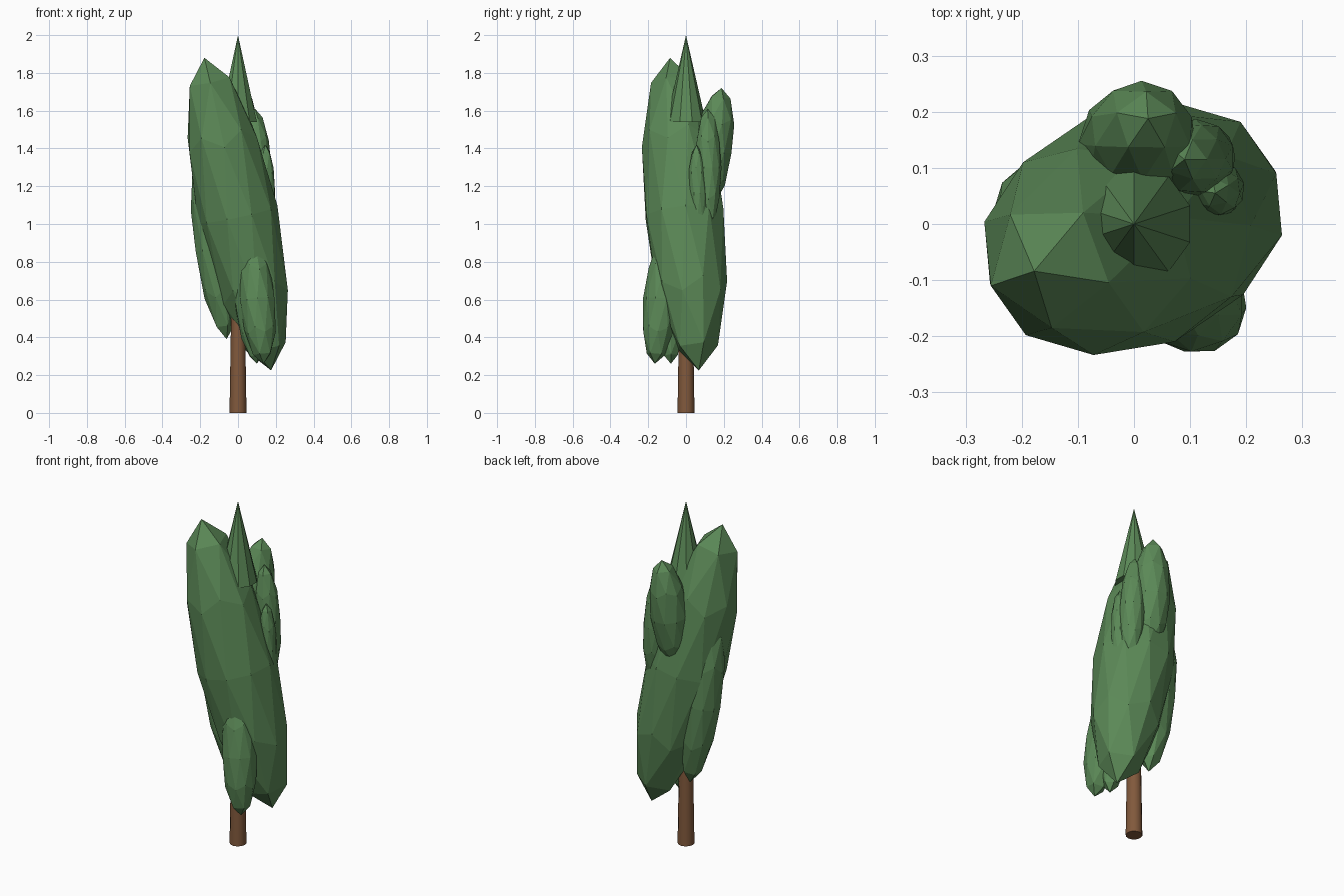
import bpy
import math
from mathutils import Matrix, Vector

cube = bpy.data.objects.get("Cube")
if cube:
    bpy.data.objects.remove(cube, do_unlink=True)


def make_material(name, rgb):
    mat = bpy.data.materials.new(name)
    mat.use_nodes = True
    color = (*rgb, 1.0)
    mat.diffuse_color = color
    mat.node_tree.nodes["Principled BSDF"].inputs["Base Color"].default_value = color
    return mat


LEAF = make_material("leaf_green", (0.105, 0.25, 0.095))
BARK = make_material("bark_brown", (0.22, 0.10, 0.045))


def finish(name, mat):
    obj = bpy.context.object
    obj.name = obj.data.name = name
    obj.data.materials.append(mat)
    return obj


def tapered(name, mat, sides, r_low, r_high, z_low, z_high):
    bpy.ops.mesh.primitive_cone_add(vertices=sides, radius1=r_low, radius2=r_high,
                                    depth=z_high - z_low,
                                    location=(0, 0, (z_low + z_high) / 2))
    return finish(name, mat)


def foliage(name, bottom, top, radius, spin):
    """Long faceted lobe stretched between its two end points."""
    bottom, top = Vector(bottom), Vector(top)
    axis = top - bottom
    bpy.ops.mesh.primitive_ico_sphere_add(subdivisions=2, radius=1)
    obj = finish(name, LEAF)
    tilt = Vector((0, 0, 1)).rotation_difference(axis).to_matrix().to_4x4()
    obj.data.transform(Matrix.Translation((bottom + top) / 2) @ tilt
                       @ Matrix.Rotation(math.radians(spin), 4, "Z")
                       @ Matrix.Diagonal((radius, radius, axis.length / 2, 1)))
    return obj


# Trunk, running up inside the crown
trunk = tapered("trunk", BARK, 12, 0.045, 0.02, 0, 1.55)
for face in trunk.data.polygons:
    face.use_smooth = abs(face.normal.z) < 0.5

# Pointed crown tip
tapered("crown_tip", LEAF, 10, 0.105, 0, 1.54, 2.0)

# Main crown and the smaller lobes pushing out of it
foliage("main_crown", (0.175, 0.068, 0.225), (-0.178, -0.084, 1.88), 0.215, -16)
foliage("upper_back_lobe", (-0.015, 0.095, 1.06), (0.025, 0.188, 1.72), 0.105, 18)
foliage("upper_left_lobe", (0.13, 0.12, 0.98), (0.09, 0.115, 1.61), 0.07, 0)
foliage("side_left_lobe", (0.15, 0.07, 0.9), (0.145, 0.055, 1.42), 0.05, 30)
foliage("lower_front_lobe", (0.135, -0.165, 0.26), (0.07, -0.1, 0.94), 0.095, 0)
foliage("inner_front_lobe", (0.1, -0.08, 0.26), (0.02, -0.1, 0.86), 0.075, 40)
foliage("right_lobe", (-0.06, 0.05, 0.39), (-0.2, 0.015, 1.35), 0.1, 36)
